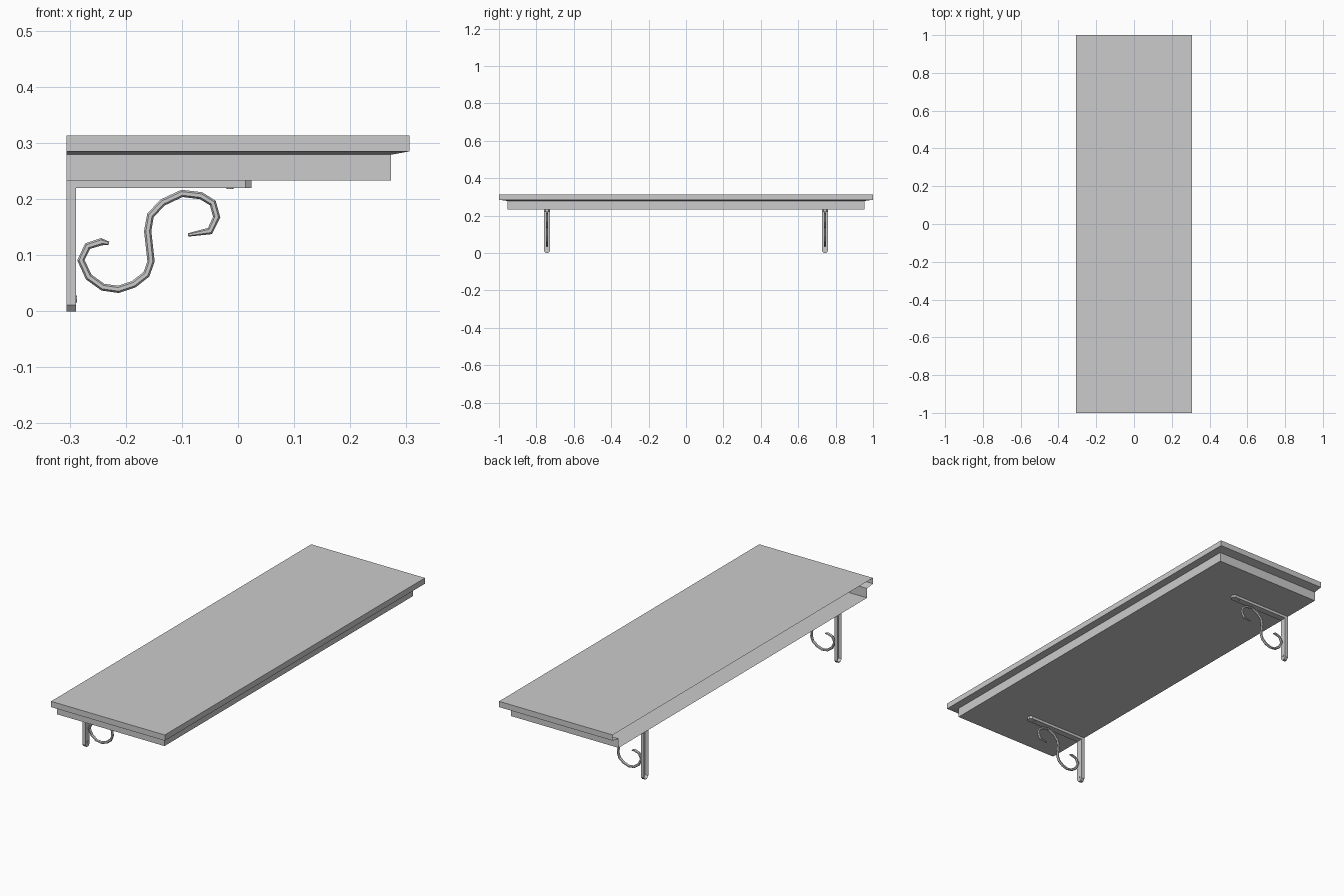
import bpy, bmesh, math
from mathutils import Vector, Matrix

if "Cube" in bpy.data.objects:
    bpy.data.objects.remove(bpy.data.objects["Cube"])

BACK = -0.306


def make_object(name, bm):
    mesh = bpy.data.meshes.new(name)
    bm.to_mesh(mesh)
    bm.free()
    obj = bpy.data.objects.new(name, mesh)
    bpy.context.collection.objects.link(obj)
    return obj


def add_strip(bm, outline, offset):
    """Front face plus side walls; open at the wall side and at the closing edge."""
    front = [bm.verts.new(p) for p in outline]
    rear = [bm.verts.new(Vector(p) + Vector(offset)) for p in outline]
    bm.faces.new(front)
    for i in range(len(front) - 1):
        bm.faces.new((front[i], front[i + 1], rear[i + 1], rear[i]))


def build_shelf():
    # moulded board: stacked U-shaped rings, open at the wall side
    bm = bmesh.new()
    levels = [(0.306, 1.0, 0.313), (0.306, 1.0, 0.285),
              (0.273, 0.955, 0.279), (0.273, 0.955, 0.233)]
    rings = [[bm.verts.new(p) for p in
              ((BACK, -y, z), (x, -y, z), (x, y, z), (BACK, y, z))]
             for x, y, z in levels]
    bm.faces.new(rings[0])
    bm.faces.new(rings[-1][::-1])
    for a, b in zip(rings, rings[1:]):
        for i in range(3):
            bm.faces.new((a[i], b[i], b[i + 1], a[i + 1]))
    return make_object("shelf_board", bm)


def build_bracket(name, yc):
    # L-shaped arm with clipped ends and two screw heads
    bm = bmesh.new()
    w, n = 0.016, 0.007
    upright = [(-w, 0.233), (-w, 0.011), (-n, 0), (n, 0), (w, 0.011), (w, 0.233)]
    add_strip(bm, [(-0.289, yc + y, z) for y, z in upright], (-0.017, 0, 0))
    arm = [(-w, -0.289), (-w, 0.013), (-n, 0.024), (n, 0.024), (w, 0.013), (w, -0.289)]
    add_strip(bm, [(x, yc + y, 0.22) for y, x in reversed(arm)], (0, 0, 0.013))
    screws = [Matrix.Translation((-0.289, yc, 0.022)) @ Matrix.Rotation(math.pi / 2, 4, 'Y'),
              Matrix.Translation((-0.014, yc, 0.22))]
    for m in screws:
        bmesh.ops.create_cone(bm, cap_ends=True, segments=8, radius1=0.0062,
                              radius2=0.0062, depth=0.005, matrix=m)
    return make_object(name, bm)


def build_scroll(name, yc):
    # S-shaped rod, hexagonal section, tapered tips
    path = [(-.089, .136), (-.050, .143), (-.038, .168), (-.045, .193), (-.066, .206),
            (-.100, .210), (-.134, .194), (-.156, .171), (-.161, .143), (-.155, .089),
            (-.163, .066), (-.186, .048), (-.213, .039), (-.241, .043), (-.266, .061),
            (-.280, .091), (-.268, .116), (-.243, .124), (-.230, .121)]
    pts = [Vector((x, yc, z)) for x, z in path]
    bm = bmesh.new()
    rings, sides = [], 6
    for i, p in enumerate(pts):
        t = (pts[min(i + 1, len(pts) - 1)] - pts[max(i - 1, 0)]).normalized()
        normal = Vector((-t.z, 0, t.x))
        r = 0.003 if i in (0, len(pts) - 1) else 0.0065
        ring = []
        for k in range(sides):
            a = 2 * math.pi * k / sides
            ring.append(bm.verts.new(p + normal * r * math.cos(a)
                                     + Vector((0, r * math.sin(a), 0))))
        rings.append(ring)
    for a, b in zip(rings, rings[1:]):
        for k in range(sides):
            j = (k + 1) % sides
            bm.faces.new((a[k], a[j], b[j], b[k]))
    bm.faces.new(rings[0][::-1])
    bm.faces.new(rings[-1])
    bmesh.ops.recalc_face_normals(bm, faces=bm.faces[:])
    return make_object(name, bm)


build_shelf()
for label, y in (("near", -0.743), ("far", 0.743)):
    build_bracket("bracket_" + label, y)
    build_scroll("scroll_" + label, y)
